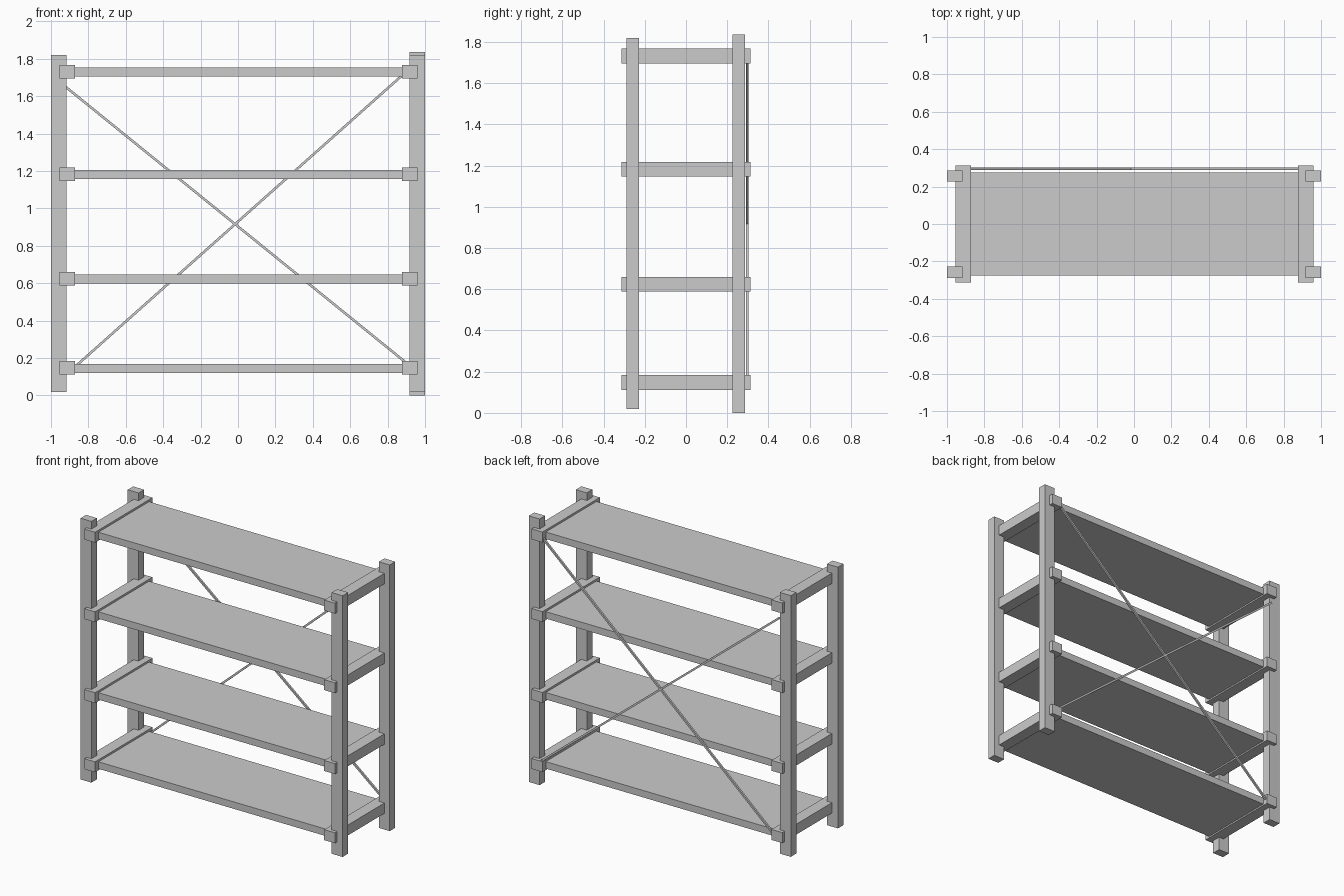
import bpy, math
from mathutils import Matrix

if "Cube" in bpy.data.objects:
    bpy.data.objects.remove(bpy.data.objects["Cube"])


def box(name, x, y, z, rot_y=0.0):
    """Box from (min, max) ranges, optionally turned about y around its centre."""
    bpy.ops.mesh.primitive_cube_add(size=1)
    o = bpy.context.object
    o.name = o.data.name = name
    size = [r[1] - r[0] for r in (x, y, z)]
    o.data.transform(Matrix.Diagonal((*size, 1)))
    o.location = [(r[0] + r[1]) / 2 for r in (x, y, z)]
    o.rotation_euler.y = rot_y
    return o


# Four uprights; the back right one is slightly longer
FRONT, BACK = (-0.288, -0.228), (0.226, 0.286)
LEFT, RIGHT = (-1.0, -0.917), (0.917, 1.0)
box("front_left_post", LEFT, FRONT, (0.018, 1.82))
box("back_left_post", LEFT, BACK, (0.018, 1.82))
box("front_right_post", RIGHT, FRONT, (0.018, 1.82))
box("back_right_post", RIGHT, BACK, (0.0, 1.836))

# Shelf boards resting between end rails
for i, z in enumerate((0.147, 0.624, 1.182, 1.731)):
    box(f"shelf_{i + 1}", (-0.875, 0.88), (-0.276, 0.276), (z - 0.026, z + 0.022))
    for side, x in (("left", (-0.954, -0.872)), ("right", (0.877, 0.959))):
        box(f"{side}_rail_{i + 1}", x, (-0.313, 0.313), (z - 0.036, z + 0.036))


# Thin diagonal braces across the back
def brace(name, a, b, w=0.013):
    dx, dz = b[0] - a[0], b[1] - a[1]
    length = math.hypot(dx, dz)
    cx, cz = (a[0] + b[0]) / 2, (a[1] + b[1]) / 2
    box(name, (cx - length / 2, cx + length / 2), (0.290, 0.303),
        (cz - w / 2, cz + w / 2), -math.atan2(dz, dx))


brace("rising_brace", (-0.875, 0.15), (0.89, 1.722))
brace("falling_brace", (-0.922, 1.65), (0.905, 0.17))
